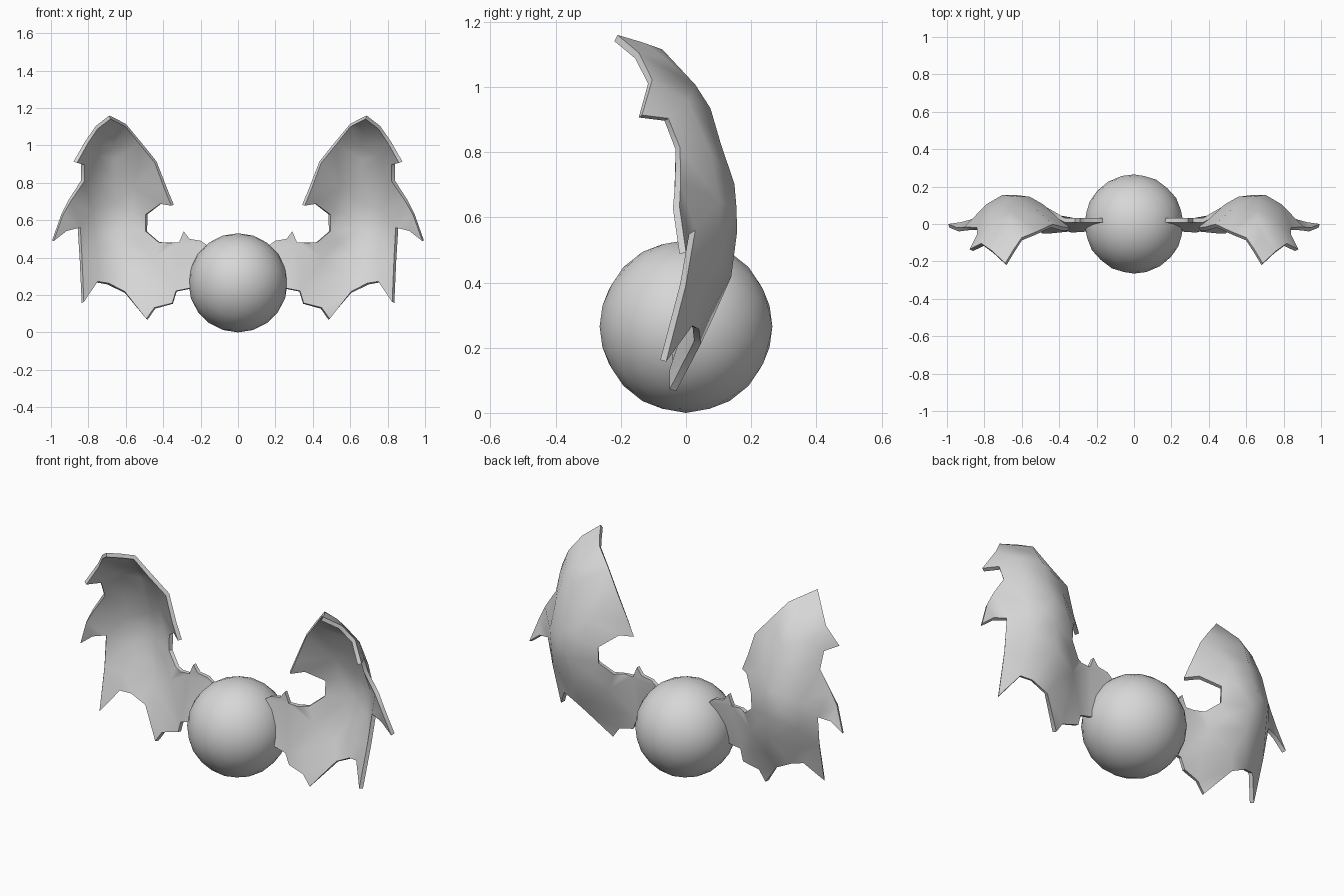
import bpy, bmesh
from math import pi
from mathutils import Matrix, Vector
from mathutils.geometry import delaunay_2d_cdt

cube = bpy.data.objects.get("Cube")
if cube:
    bpy.data.objects.remove(cube, do_unlink=True)

# Single plain grey
GREY = (0.68, 0.68, 0.68, 1)
grey = bpy.data.materials.new("plain_grey")
grey.use_nodes = True
grey.diffuse_color = GREY
grey.node_tree.nodes["Principled BSDF"].inputs["Base Color"].default_value = GREY


def add_object(name, bm):
    mesh = bpy.data.meshes.new(name)
    bm.to_mesh(mesh)
    bm.free()
    mesh.materials.append(grey)
    obj = bpy.data.objects.new(name, mesh)
    bpy.context.collection.objects.link(obj)
    bpy.ops.object.select_all(action='DESELECT')
    obj.select_set(True)
    bpy.context.view_layer.objects.active = obj
    return obj


# Round body, poles pointing front and back
bm = bmesh.new()
bmesh.ops.create_icosphere(bm, subdivisions=3, radius=0.265,
                           matrix=Matrix.Translation((0, 0, 0.265)) @ Matrix.Rotation(pi / 2, 4, 'X'))
body = add_object("body", bm)
bpy.ops.object.shade_smooth()

# Wing outline as (x, z, depth y), from the root along the top, tip and trailing edge
OUTLINE = [
    (0.16, 0.46, 0.02), (0.20, 0.49, 0.02), (0.26, 0.50, 0.02), (0.29, 0.54, 0.02),
    (0.315, 0.48, 0.02), (0.37, 0.48, 0.02), (0.42, 0.48, 0.05), (0.49, 0.54, 0.09),
    (0.49, 0.63, 0.095), (0.41, 0.69, 0.02), (0.35, 0.68, -0.027), (0.385, 0.765, -0.025),
    (0.44, 0.91, -0.01), (0.525, 1.015, -0.05), (0.60, 1.107, -0.08), (0.64, 1.128, -0.14),
    (0.685, 1.15, -0.215), (0.755, 1.096, -0.15), (0.81, 1.016, -0.11), (0.87, 0.91, -0.14),
    (0.83, 0.90, -0.06), (0.83, 0.81, -0.025), (0.90, 0.705, -0.025), (0.94, 0.63, -0.03),
    (0.99, 0.49, -0.01), (0.92, 0.545, 0.0), (0.85, 0.56, 0.02), (0.84, 0.39, -0.01),
    (0.83, 0.16, -0.07), (0.755, 0.27, 0.01), (0.695, 0.26, 0.03), (0.605, 0.215, 0.035),
    (0.487, 0.07, -0.04), (0.445, 0.13, -0.04), (0.35, 0.155, -0.03), (0.33, 0.22, -0.035),
    (0.257, 0.235, -0.03), (0.16, 0.24, -0.03),
]
# Ridge and fold points inside the wing
FOLDS = [
    (0.67, 1.08, -0.07), (0.66, 1.0, 0.02), (0.66, 0.93, 0.065), (0.66, 0.82, 0.097),
    (0.65, 0.70, 0.138), (0.64, 0.55, 0.145), (0.62, 0.42, 0.128), (0.57, 0.30, 0.075),
    (0.76, 0.95, 0.0), (0.77, 0.80, 0.065), (0.785, 0.65, 0.095), (0.77, 0.50, 0.095),
    (0.75, 0.36, 0.035), (0.53, 0.90, 0.03), (0.55, 0.78, 0.09), (0.56, 0.65, 0.135),
    (0.53, 0.48, 0.10), (0.45, 0.39, 0.045), (0.43, 0.25, 0.0), (0.70, 0.62, 0.145),
]


def make_wing(name, side):
    points = OUTLINE + FOLDS
    flat = [Vector((x, z)) for x, z, _ in points]
    out, _, faces, origin, _, _ = delaunay_2d_cdt(
        flat, [], [list(range(len(OUTLINE)))], 1, 1e-5)
    bm = bmesh.new()
    verts = [bm.verts.new((side * co.x, points[src[0]][2], co.y))
             for co, src in zip(out, origin)]
    for face in faces:
        bm.faces.new([verts[i] for i in face])
    bmesh.ops.recalc_face_normals(bm, faces=bm.faces)
    wing = add_object(name, bm)
    # Give the membrane its thickness
    solid = wing.modifiers.new("thickness", 'SOLIDIFY')
    solid.thickness = 0.022
    solid.offset = 0
    bpy.ops.object.modifier_apply(modifier=solid.name)
    bm = bmesh.new()
    bm.from_mesh(wing.data)
    bmesh.ops.recalc_face_normals(bm, faces=bm.faces)
    bm.to_mesh(wing.data)
    bm.free()
    bpy.ops.object.shade_smooth_by_angle(angle=0.85)


make_wing("left_wing", 1)
make_wing("right_wing", -1)
